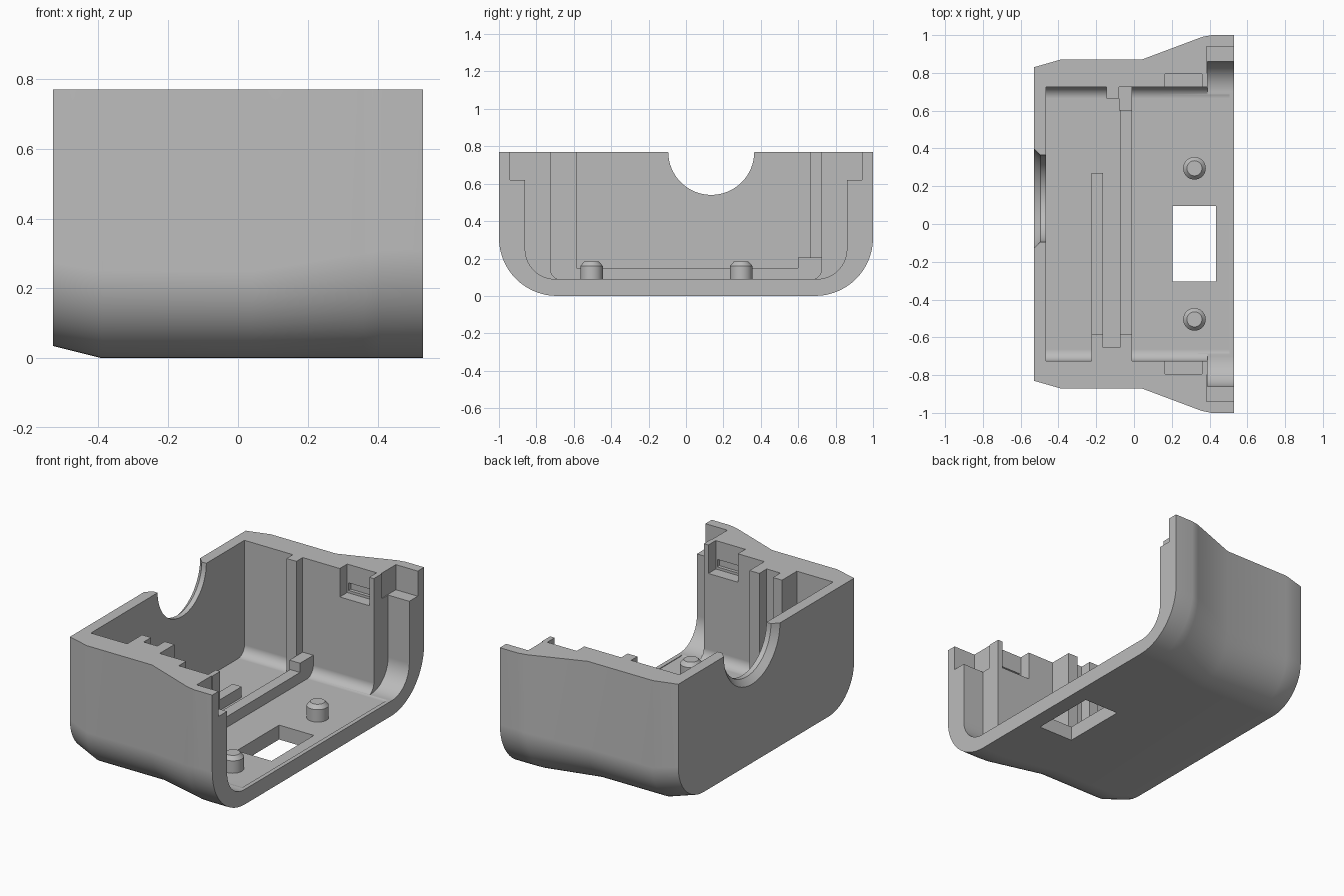
import bpy, bmesh, math
from math import radians, cos, sin

cube = bpy.data.objects.get("Cube")
if cube:
    bpy.data.objects.remove(cube, do_unlink=True)

TOP, FLOOR = 0.77, 0.09

grey = bpy.data.materials.new("plain_grey")
grey.use_nodes = True
grey.diffuse_color = (0.5, 0.5, 0.5, 1)
grey.node_tree.nodes["Principled BSDF"].inputs["Base Color"].default_value = (0.5, 0.5, 0.5, 1)


def ring_solid(name, rings):
    """Closed solid bridging rings that all have the same point count."""
    bm = bmesh.new()
    loops = [[bm.verts.new(p) for p in ring] for ring in rings]
    n = len(loops[0])
    for a, b in zip(loops, loops[1:]):
        for i in range(n):
            j = (i + 1) % n
            bm.faces.new((a[i], a[j], b[j], b[i]))
    bm.faces.new(loops[0])
    bm.faces.new(loops[-1][::-1])
    bmesh.ops.recalc_face_normals(bm, faces=bm.faces)
    mesh = bpy.data.meshes.new(name)
    bm.to_mesh(mesh)
    bm.free()
    mesh.materials.append(grey)
    obj = bpy.data.objects.new(name, mesh)
    bpy.context.collection.objects.link(obj)
    return obj


def trough(x, half, z0, r, top, steps=14):
    """U-shaped section with rounded lower corners."""
    arc = [(half - r + r * cos(radians(90) * i / steps),
            z0 + r - r * sin(radians(90) * i / steps)) for i in range(steps + 1)]
    side = [(half, top)] + arc
    return [(x, y, z) for y, z in side] + [(x, -y, z) for y, z in reversed(side)]


def prism(name, plan, z0, z1):
    return ring_solid(name, [[(x, y, z) for x, y in plan] for z in (z0, z1)])


def box(name, x0, x1, y0, y1, z0, z1):
    return prism(name, [(x0, y0), (x1, y0), (x1, y1), (x0, y1)], z0, z1)


def circle_x(x, r, cy, cz, n=64):
    return [(x, cy + r * cos(math.tau * i / n), cz + r * sin(math.tau * i / n)) for i in range(n)]


def circle_z(z, r, cx, cy, n=32):
    return [(cx + r * cos(math.tau * i / n), cy + r * sin(math.tau * i / n), z) for i in range(n)]


def combine(target, tool, operation):
    mod = target.modifiers.new(operation.lower(), 'BOOLEAN')
    mod.operation, mod.object, mod.solver = operation, tool, 'EXACT'
    bpy.context.view_layer.objects.active = target
    bpy.ops.object.modifier_apply(modifier=mod.name)
    bpy.data.objects.remove(tool, do_unlink=True)


def shade(obj):
    bpy.ops.object.select_all(action='DESELECT')
    obj.select_set(True)
    bpy.context.view_layer.objects.active = obj
    bpy.ops.object.shade_smooth_by_angle(angle=radians(30))
    mod = obj.modifiers.new("even_normals", 'WEIGHTED_NORMAL')
    mod.keep_sharp = True


# Outer body, flaring towards the open end
sections = [(-0.53, 0.83, 0.035, 0.24), (-0.39, 0.87, 0, 0.25), (0.04, 0.87, 0, 0.25),
            (0.36, 0.99, 0, 0.30), (0.41, 1.0, 0, 0.31), (0.53, 1.0, 0, 0.31)]
shell = ring_solid("case_shell", [trough(*s, TOP) for s in sections])

# Main cavity and the wider recess at the open end
cavity = ring_solid("cavity", [trough(x, 0.725, FLOOR - 0.004, 0.06, 1) for x in (-0.465, 0.505)])
combine(shell, cavity, 'DIFFERENCE')
recess = ring_solid("end_recess", [trough(x, 0.86, FLOOR, 0.16, 1) for x in (0.39, 0.6)])
combine(shell, recess, 'DIFFERENCE')

# Corner notches and latch pockets on both side walls
for s in (1, -1):
    combine(shell, box("corner_notch", 0.385, 0.6, s * 0.8, s * 0.94, 0.62, 1), 'DIFFERENCE')
    combine(shell, box("latch_pocket", 0.165, 0.36, s * 0.7, s * 0.795, 0.60, 1), 'DIFFERENCE')
    combine(shell, box("latch_groove", 0.175, 0.35, s * 0.71, s * 0.815, 0.615, 0.66), 'DIFFERENCE')

# Cable opening in the back wall, flared outward
opening = ring_solid("cable_opening", [circle_x(x, r, 0.135, TOP) for x, r in
                                       ((-0.6, 0.335), (-0.495, 0.23), (-0.4, 0.23))])
combine(shell, opening, 'DIFFERENCE')

# Window through the floor
combine(shell, box("floor_window", 0.205, 0.435, -0.305, 0.095, -0.1, 0.3), 'DIFFERENCE')

# Slotted wall guide, opposite rib, stop block and floor rails
guide = [(-0.225, -0.76), (-0.01, -0.76), (-0.01, -0.585), (-0.075, -0.585),
         (-0.075, -0.655), (-0.165, -0.655), (-0.165, -0.585), (-0.225, -0.585)]
combine(shell, prism("slotted_guide", guide, 0.06, TOP), 'UNION')
combine(shell, box("wall_rib", -0.145, -0.08, 0.665, 0.76, 0.06, TOP), 'UNION')
combine(shell, box("front_rail", -0.075, -0.01, -0.6, 0.62, 0.05, 0.15), 'UNION')
combine(shell, box("stop_block", -0.08, -0.01, 0.6, 0.76, 0.06, 0.205), 'UNION')
combine(shell, box("back_rail", -0.225, -0.165, -0.6, 0.27, 0.05, 0.15), 'UNION')
shade(shell)

# Locating posts with chamfered tips
for name, y in (("left_post", 0.295), ("right_post", -0.505)):
    shade(ring_solid(name, [circle_z(z, r, 0.32, y) for z, r in
                            ((0.06, 0.06), (0.16, 0.06), (0.183, 0.04))]))
